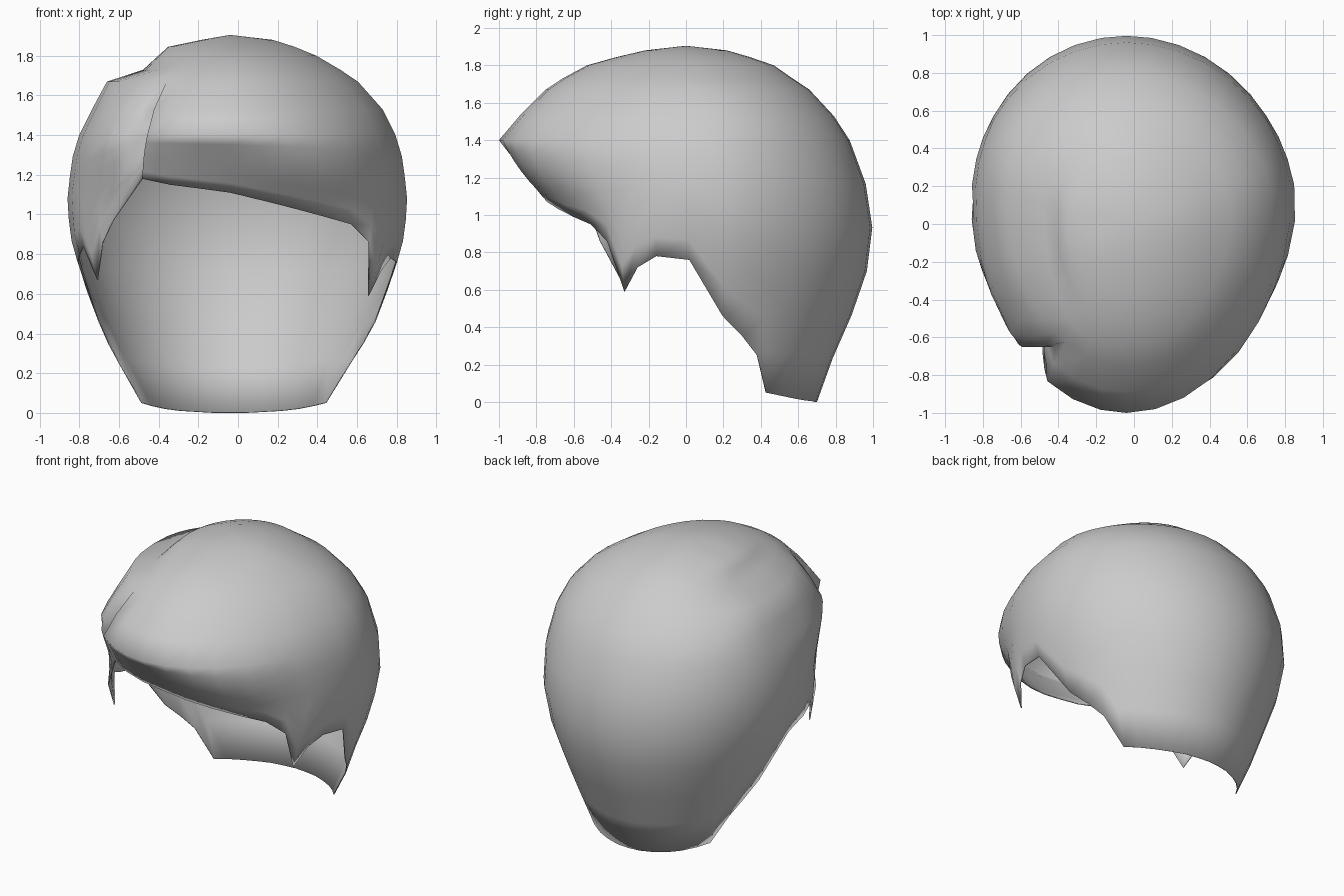
import bpy, bmesh
from math import sin, cos, radians

old = bpy.data.objects.get("Cube")
if old:
    bpy.data.objects.remove(old, do_unlink=True)

# Head cross-sections: height, half width, front y, back y, y of widest point
RINGS = [(0, .53, -.8, .70, .1), (.05, .55, -.8, .72, .1), (.25, .64, -.85, .79, .1),
         (.45, .70, -.88, .88, .1), (.66, .78, -.88, .96, .1), (.89, .845, -.8, 1, .1),
         (1, .855, -.73, .99, .1), (1.1, .86, -.77, .98, .1), (1.31, .83, -.93, .92, .1),
         (1.4, .8, -1, .875, .1), (1.53, .735, -.89, .79, .1), (1.67, .61, -.75, .66, .08),
         (1.73, .52, -.66, .57, .05), (1.8, .4, -.53, .47, .03), (1.845, .29, -.37, .34, .01),
         (1.88, .18, -.22, .22, 0)]
FOLD = 1.4
UPPER = [r[0] for r in RINGS if r[0] > FOLD]
LOWER_ROWS = 6
PART = -32
PART_EDGE = 1.18
# Sideways change beside the parting at some heights: lock, groove, ridge
GROOVE = {1.67: -.05, 1.73: .05, 1.845: -.06}

# Hairline: angle from the front (positive to the model's left), edge height
BACK = [(97, .46), (106, .35), (114, .25), (122, .05), (131, .035), (141, .02),
        (151, .01), (161, .005), (171, 0)]
LEFT = [(-21, 1.15), (-10, 1.13), (0, 1.11), (11, 1.07), (22, 1.03), (33, .99), (45, .95),
        (55, .86), (64, .59), (68, .72), (74, .78), (85, .76)] + BACK + [(180, 0)]
RIGHT = [(-a, z) for a, z in reversed(BACK)] + [
    (-85, .76), (-74, .80), (-67, .84), (-62, .67), (-52, .86), (-45, .97),
    (-38, 1.07), (PART, PART_EDGE)]


def ring(z):
    for a, b in zip(RINGS, RINGS[1:]):
        if z <= b[0]:
            f = (z - a[0]) / (b[0] - a[0])
            return [p + (q - p) * f for p, q in zip(a, b)]
    return RINGS[-1]


def point(angle, z, edge, swept):
    _, w, front, back, mid = ring(z)
    t = radians(angle)
    if angle > 0 and z < FOLD:
        # the fold under the fringe sinks towards the temple
        s = (z - edge) / (FOLD - edge)
        front -= .4 * s * (1 - s) * min(1, angle / 40)
    reach = mid - front if cos(t) > 0 else back - mid
    x, y = w * sin(t) - .04 * abs(cos(t)), mid - reach * cos(t)
    if swept:
        # hair beside the parting sits further back
        y = max(y, -.65)
        if -130 < angle < -30:
            x += GROOVE.get(z, 0) * cos(radians(angle + 80) * 1.8)
    return x, y, z


def column(bm, angle, edge, swept):
    heights = [edge + (FOLD - edge) * i / LOWER_ROWS for i in range(LOWER_ROWS)]
    return [bm.verts.new(point(angle, z, edge, swept)) for z in heights + [FOLD] + UPPER]


# Hair shell, with a step where the fringe ends at the parting
bm = bmesh.new()
columns = [column(bm, a, z, True) for a, z in RIGHT]
columns += [column(bm, a, z, False) for a, z in [(PART, PART_EDGE)] + LEFT]
crown = bm.verts.new((-.04, 0, 1.905))
for i, left in enumerate(columns):
    right = columns[(i + 1) % len(columns)]
    for j in range(len(left) - 1):
        bm.faces.new((left[j], right[j], right[j + 1], left[j + 1]))
    bm.faces.new((left[-1], right[-1], crown))
bmesh.ops.remove_doubles(bm, verts=bm.verts, dist=.006)
bmesh.ops.recalc_face_normals(bm, faces=bm.faces)
mesh = bpy.data.meshes.new("hair")
bm.to_mesh(mesh)
bm.free()
hair = bpy.data.objects.new("hair", mesh)
bpy.context.collection.objects.link(hair)

# Grey colour
grey = bpy.data.materials.new("hair_grey")
grey.use_nodes = True
colour = (.6, .6, .6, 1)
grey.diffuse_color = colour
grey.node_tree.nodes["Principled BSDF"].inputs["Base Color"].default_value = colour
mesh.materials.append(grey)

# Soft shading and a thin wall
bpy.context.view_layer.objects.active = hair
hair.select_set(True)
bpy.ops.object.shade_smooth_by_angle(angle=radians(80))
shell = hair.modifiers.new("thin_wall", 'SOLIDIFY')
shell.thickness = .006
shell.offset = -1
